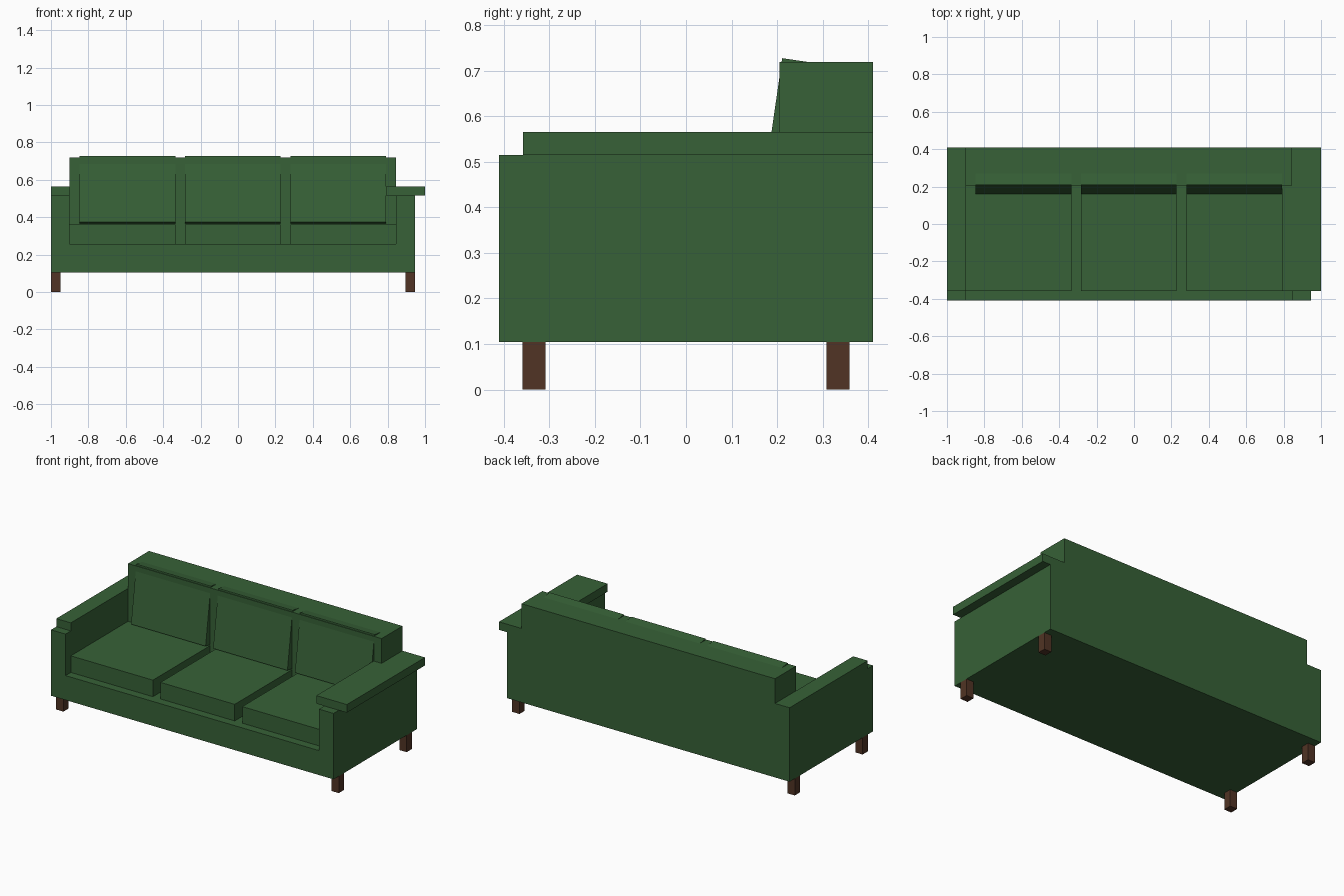
import bpy, bmesh
from math import radians, sin, cos

if "Cube" in bpy.data.objects:
    bpy.data.objects.remove(bpy.data.objects["Cube"])


def material(name, rgb):
    m = bpy.data.materials.new(name)
    m.diffuse_color = (*rgb, 1)
    m.use_nodes = True
    m.node_tree.nodes["Principled BSDF"].inputs["Base Color"].default_value = m.diffuse_color
    return m


green = material("green fabric", (0.038, 0.120, 0.038))
brown = material("brown wood", (0.082, 0.034, 0.018))


def extrude(name, profile, axis, a, b, mat):
    """Extrude a 2D profile from a to b: axis 'y' takes (x, z), axis 'x' takes (y, z)."""
    bm = bmesh.new()
    put = (lambda p, t: (p[0], t, p[1])) if axis == 'y' else (lambda p, t: (t, p[0], p[1]))
    face = bm.faces.new([bm.verts.new(put(p, a)) for p in profile])
    ext = bmesh.ops.extrude_face_region(bm, geom=[face])
    shift = (0, b - a, 0) if axis == 'y' else (b - a, 0, 0)
    bmesh.ops.translate(bm, vec=shift,
                        verts=[g for g in ext['geom'] if isinstance(g, bmesh.types.BMVert)])
    bmesh.ops.recalc_face_normals(bm, faces=bm.faces)
    me = bpy.data.meshes.new(name)
    bm.to_mesh(me)
    bm.free()
    me.materials.append(mat)
    ob = bpy.data.objects.new(name, me)
    bpy.context.collection.objects.link(ob)
    return ob


def box(name, x0, x1, y0, y1, z0, z1, mat):
    return extrude(name, [(x0, z0), (x1, z0), (x1, z1), (x0, z1)], 'y', y0, y1, mat)


L, R = -1.0, 0.945          # outer sides of the frame
IL, IR = -0.9, 0.845        # inner sides of the arms

# Frame: base and both arms as one U-shaped profile
extrude("frame", [(L, 0.105), (R, 0.105), (R, 0.515), (IR, 0.515), (IR, 0.257),
                  (IL, 0.257), (IL, 0.515), (L, 0.515)], 'y', -0.41, 0.41, green)

# Backrest
box("backrest", IL, IR, 0.205, 0.41, 0.257, 0.719, green)

# Arm pads: flush on the left, wide and overhanging on the right
box("left_arm_pad", L, IL, -0.358, 0.41, 0.515, 0.565, green)
box("right_arm_pad", 0.79, 1.0, -0.358, 0.41, 0.515, 0.565, green)

# Seat cushions
for i, (a, b) in enumerate([(IL, -0.335), (-0.283, 0.228), (0.28, IR)]):
    box(f"seat_cushion_{i + 1}", a, b, -0.358, 0.205, 0.257, 0.36, green)

# Back cushions: slabs leaning back into the backrest
t = radians(8.2)
h, d = 0.358, 0.10
y0, z0 = 0.16, 0.373
slab = [(y0 + u * cos(t) + v * sin(t), z0 - u * sin(t) + v * cos(t))
        for u, v in [(0, 0), (d, 0), (d, h), (0, h)]]
for i, (a, b) in enumerate([(-0.848, -0.335), (-0.283, 0.228), (0.28, 0.792)]):
    extrude(f"back_cushion_{i + 1}", slab, 'x', a, b, green)

# Legs
for side, x in (("left", L), ("right", R - 0.05)):
    for end, y in (("front", -0.359), ("back", 0.308)):
        box(f"{end}_{side}_leg", x, x + 0.05, y, y + 0.051, 0, 0.105, brown)
